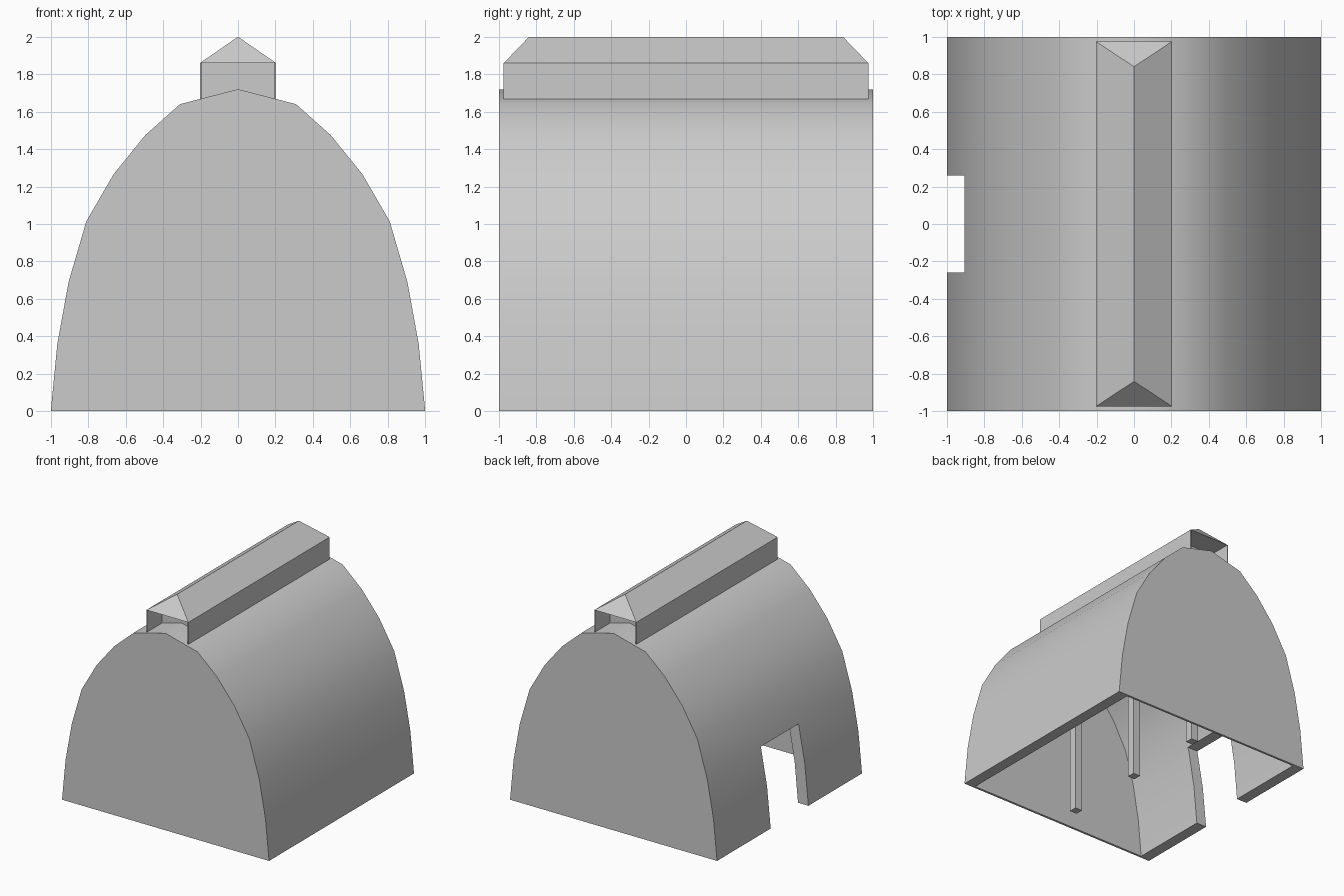
import bpy, bmesh, math

if "Cube" in bpy.data.objects:
    bpy.data.objects.remove(bpy.data.objects["Cube"])

# Right half of the arched wall profile (x, z), from foot to ridge
HALF = [(1.0, 0), (0.965, 0.36), (0.905, 0.69), (0.81, 1.015),
        (0.665, 1.265), (0.495, 1.475), (0.31, 1.64)]


def arch(sx, sz, foot=0.0):
    right = [(x * sx, z * sz) for x, z in HALF]
    if foot:
        right.insert(0, (sx, foot))
    return right + [(0, 1.72 * sz)] + [(-x, z) for x, z in reversed(right)]


def make(name, bm):
    bmesh.ops.recalc_face_normals(bm, faces=bm.faces)
    mesh = bpy.data.meshes.new(name)
    bm.to_mesh(mesh)
    bm.free()
    ob = bpy.data.objects.new(name, mesh)
    bpy.context.collection.objects.link(ob)
    return ob


def prism(name, profile, y):
    bm = bmesh.new()
    face = bm.faces.new([bm.verts.new((x, -y, z)) for x, z in profile])
    ext = bmesh.ops.extrude_face_region(bm, geom=[face], use_keep_orig=True)
    moved = [v for v in ext["geom"] if isinstance(v, bmesh.types.BMVert)]
    bmesh.ops.translate(bm, verts=moved, vec=(0, 2 * y, 0))
    return make(name, bm)


def box(name, lo, hi):
    bm = bmesh.new()
    bmesh.ops.create_cube(bm, size=1)
    for v in bm.verts:
        v.co = [(a + b) / 2 + c * (b - a) for a, b, c in zip(lo, hi, v.co)]
    return make(name, bm)


def cut(target, cutter):
    mod = target.modifiers.new("cut", 'BOOLEAN')
    mod.object, mod.operation, mod.solver = cutter, 'DIFFERENCE', 'EXACT'
    bpy.context.view_layer.objects.active = target
    bpy.ops.object.modifier_apply(modifier=mod.name)
    bpy.data.objects.remove(cutter)


# Hollow arched hall with open floor and a doorway in the left side
hall = prism("arched_hall", arch(1, 1), 1)
cut(hall, prism("cavity_cutter", arch(0.9, 0.94, -0.1), 0.98))
cut(hall, box("door_cutter", (-1.2, -0.26, -0.2), (-0.6, 0.26, 0.69)))
bpy.ops.object.select_all(action='DESELECT')
hall.select_set(True)
bpy.context.view_layer.objects.active = hall
bpy.ops.object.shade_smooth_by_angle(angle=math.radians(32))

# Row of square posts along the middle, up to the ridge
for i, y in enumerate((-0.75, 0, 0.75)):
    box(f"post_{i + 1}", (-0.035, y - 0.035, 0), (0.035, y + 0.035, 1.64))

# Ridge vent: long side walls and recessed end walls
W, L, EAVE = 0.203, 0.975, 1.86
for side, s in (("left", -1), ("right", 1)):
    xs = sorted((s * W, s * (W - 0.008)))
    box(f"vent_wall_{side}", (xs[0], -L, 1.665), (xs[1], L, EAVE))
for end, s in (("front", -1), ("back", 1)):
    ys = sorted((s * 0.77, s * 0.76))
    box(f"vent_end_{end}", (-W + 0.008, ys[0], 1.66), (W - 0.008, ys[1], EAVE))

# Hipped roof over the vent
bm = bmesh.new()
pts = [(sx * W, sy * L, EAVE) for sx in (-1, 1) for sy in (-1, 1)]
for p in pts + [(0, -0.84, 2), (0, 0.84, 2)]:
    bm.verts.new(p)
bmesh.ops.convex_hull(bm, input=bm.verts)
bmesh.ops.dissolve_limit(bm, angle_limit=0.01, verts=bm.verts, edges=bm.edges)
make("vent_roof", bm)
